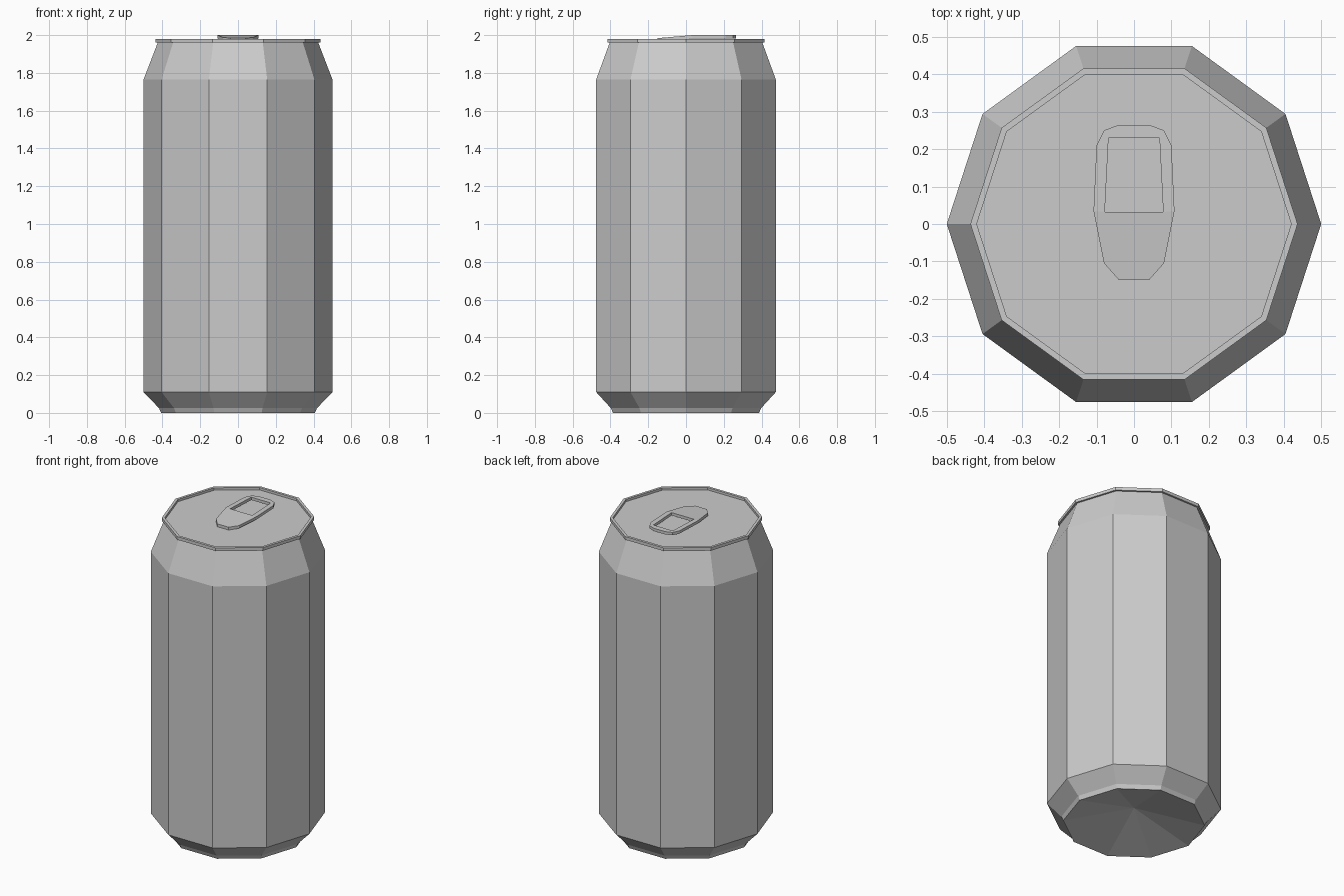
import bpy, bmesh
from math import cos, sin, tau

cube = bpy.data.objects.get("Cube")
if cube:
    bpy.data.objects.remove(cube)

SIDES = 10

metal = bpy.data.materials.new("grey_metal")
metal.use_nodes = True
GREY = (0.6, 0.6, 0.6, 1)
metal.diffuse_color = GREY
metal.node_tree.nodes["Principled BSDF"].inputs["Base Color"].default_value = GREY


def finish(bm, name):
    bmesh.ops.recalc_face_normals(bm, faces=bm.faces)
    mesh = bpy.data.meshes.new(name)
    bm.to_mesh(mesh)
    bm.free()
    mesh.materials.append(metal)
    obj = bpy.data.objects.new(name, mesh)
    bpy.context.collection.objects.link(obj)
    return obj


# Can: profile (radius, height) turned around z, from base dome to sunken lid
profile = [(0.407, 0), (0.418, 0.025), (0.5, 0.11), (0.5, 1.765),
           (0.425, 1.96), (0.437, 1.96), (0.437, 1.98), (0.42, 1.98), (0.42, 1.965)]
bm = bmesh.new()
rings = [[bm.verts.new((r * cos(tau * i / SIDES), r * sin(tau * i / SIDES), z))
          for i in range(SIDES)] for r, z in profile]
for low, high in zip(rings, rings[1:]):
    for i in range(SIDES):
        j = (i + 1) % SIDES
        bm.faces.new((low[i], low[j], high[j], high[i]))
bm.faces.new(rings[-1])
dome = bm.verts.new((0, 0, 0.1))
for i in range(SIDES):
    bm.faces.new((dome, rings[0][(i + 1) % SIDES], rings[0][i]))
finish(bm, "can_body")


# Pull tab: mirrored outline with a finger hole, top rising to the back
def tab_top(y):
    return min(2.0, 1.984 + 0.016 * (y + 0.15) / 0.185)


def mirrored(half):
    return half + [(-x, y) for x, y in reversed(half)]


outline = mirrored([(0.04, -0.15), (0.08, -0.105), (0.108, 0.035),
                    (0.1, 0.21), (0.08, 0.25), (0.04, 0.265)])
hole = mirrored([(0.078, 0.032), (0.068, 0.23)])

bm = bmesh.new()
levels = []
for drop in (0, 0.018):
    outer, inner = [[bm.verts.new((x, y, tab_top(y) - drop)) for x, y in loop]
                    for loop in (outline, hole)]
    levels.append((outer, inner))
    # front plate, back bar, then the two side strips
    bm.faces.new((outer[0], outer[1], outer[2], inner[0], inner[3], outer[9], outer[10], outer[11]))
    bm.faces.new((inner[1], outer[4], outer[5], outer[6], outer[7], inner[2]))
    bm.faces.new((inner[0], outer[2], outer[3], outer[4], inner[1]))
    bm.faces.new((inner[2], outer[7], outer[8], outer[9], inner[3]))
for top, bottom in zip(*levels):
    for i in range(len(top)):
        j = (i + 1) % len(top)
        bm.faces.new((top[i], top[j], bottom[j], bottom[i]))
finish(bm, "pull_tab")
